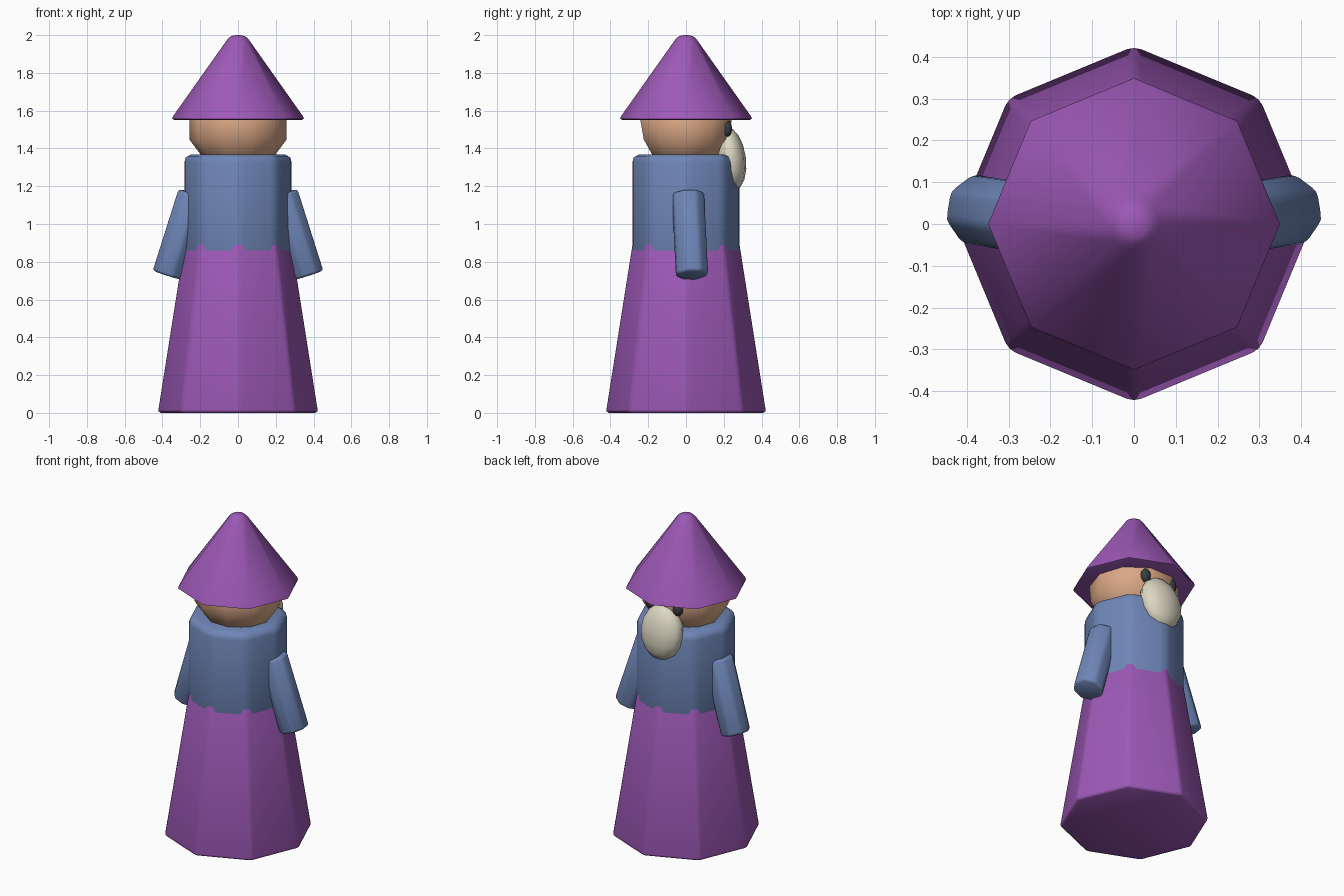
import bpy, bmesh, math
from mathutils import Matrix, Vector

if "Cube" in bpy.data.objects:
    bpy.data.objects.remove(bpy.data.objects["Cube"])


def material(name, rgb):
    m = bpy.data.materials.new(name)
    m.diffuse_color = (*[c ** 2.2 for c in rgb], 1)  # screen colour to linear
    m.use_nodes = True
    m.node_tree.nodes["Principled BSDF"].inputs["Base Color"].default_value = m.diffuse_color
    return m


PURPLE = material("purple cloth", (0.61, 0.35, 0.71))
BLUE = material("blue cloth", (0.43, 0.52, 0.71))
SKIN = material("skin", (0.85, 0.65, 0.52))
CREAM = material("cream hair", (0.86, 0.84, 0.76))
DARK = material("dark eye", (0.23, 0.25, 0.27))


def finish(bm, name, mat, bevel=0.0, segments=2):
    bmesh.ops.recalc_face_normals(bm, faces=bm.faces)
    me = bpy.data.meshes.new(name)
    bm.to_mesh(me)
    bm.free()
    me.materials.append(mat)
    ob = bpy.data.objects.new(name, me)
    bpy.context.collection.objects.link(ob)
    bpy.ops.object.select_all(action='DESELECT')
    ob.select_set(True)
    bpy.context.view_layer.objects.active = ob
    if bevel:
        mod = ob.modifiers.new("soft edges", 'BEVEL')
        mod.width = bevel
        mod.segments = segments
        mod.limit_method = 'ANGLE'
        mod.angle_limit = math.radians(25)
        bpy.ops.object.modifier_apply(modifier=mod.name)
    bpy.ops.object.shade_smooth_by_angle(angle=math.radians(60))
    return ob


def loft(name, rings, sides, mat, bevel=0.0, turn=0.0, matrix=Matrix()):
    """Stack of (rx, ry, z) polygon rings, capped at both ends."""
    bm = bmesh.new()
    loops = []
    for rx, ry, z in rings:
        angles = [turn + 2 * math.pi * i / sides for i in range(sides)]
        loops.append([bm.verts.new(matrix @ Vector((rx * math.cos(a), ry * math.sin(a), z)))
                      for a in angles])
    for a, b in zip(loops, loops[1:]):
        for i in range(sides):
            j = (i + 1) % sides
            bm.faces.new((a[i], a[j], b[j], b[i]))
    bm.faces.new(loops[0])
    bm.faces.new(loops[-1])
    return finish(bm, name, mat, bevel)


def ellipsoid(name, center, radii, mat, tilt=0.0, u=12, v=8):
    bm = bmesh.new()
    mtx = (Matrix.Translation(center) @ Matrix.Rotation(tilt, 4, 'X')
           @ Matrix.Diagonal((*radii, 1)))
    bmesh.ops.create_uvsphere(bm, u_segments=u, v_segments=v, radius=1, matrix=mtx)
    return finish(bm, name, mat)


# Robe skirt and torso
loft("robe_skirt", [(0.428, 0.428, 0), (0.27, 0.27, 1.0)], 8, PURPLE, 0.018)
loft("torso", [(0.292, 0.292, 0.75), (0.292, 0.292, 1.368)], 8, BLUE, 0.04)

# Head
loft("head", [(0.155, 0.155, 1.31), (0.257, 0.235, 1.447), (0.257, 0.255, 1.555),
              (0.22, 0.21, 1.64)], 10, SKIN)

# Pointed hat with a rounded tip
loft("hat", [(r, r, z) for r, z in
             [(0.335, 1.551), (0.349, 1.556), (0.343, 1.572), (0.065, 1.965),
              (0.05, 1.985), (0.033, 1.996), (0.012, 2.0)]], 8, PURPLE)

# Sleeved arms and eyes, one per side
for s, side in ((1, "right"), (-1, "left")):
    top, end = Vector((s * 0.233, 0.010, 1.16)), Vector((s * 0.370, 0.032, 0.728))
    axis = top - end
    frame = Matrix.Translation(end) @ axis.to_track_quat('Z', 'Y').to_matrix().to_4x4()
    loft("arm_" + side, [(0.09, 0.09, 0), (0.09, 0.09, axis.length)], 8, BLUE,
         0.015, math.pi / 8, frame)
    ellipsoid("eye_" + side, (s * 0.095, 0.218, 1.505), (0.033, 0.026, 0.044), DARK, 0, 10, 6)

# Beard, on the face side
ellipsoid("beard", (0, 0.237, 1.346), (0.14, 0.08, 0.168), CREAM, math.radians(8))
